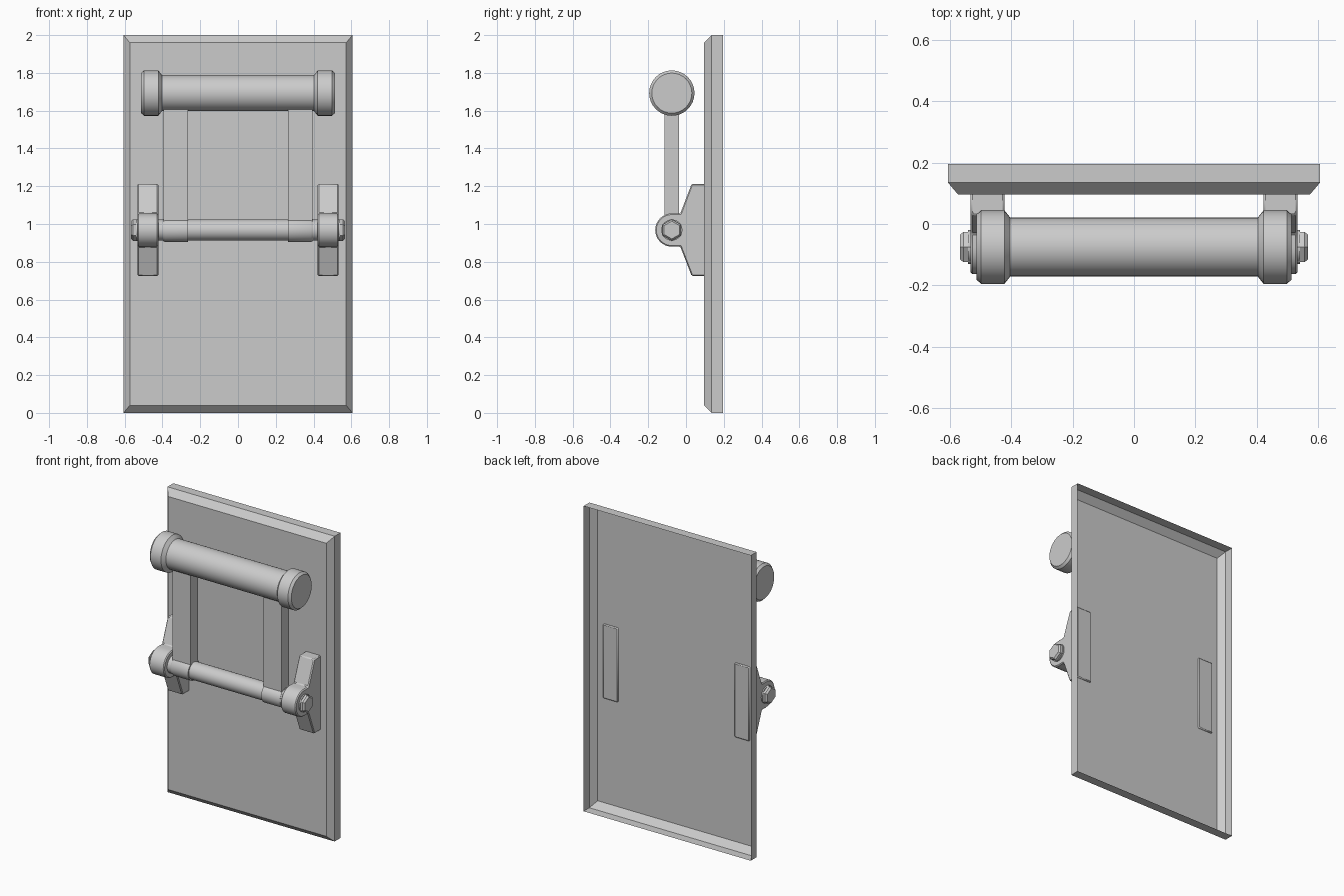
import bpy, bmesh
from math import sin, cos, pi, radians

if "Cube" in bpy.data.objects:
    bpy.data.objects.remove(bpy.data.objects["Cube"])

AXLE_Y, AXLE_Z, ROLLER_Z = -0.075, 0.968, 1.693


def make(name, verts, faces, mirror=False, bevel=0.0, smooth=False):
    me = bpy.data.meshes.new(name)
    me.from_pydata(verts, [], faces)
    bm = bmesh.new()
    bm.from_mesh(me)
    bmesh.ops.recalc_face_normals(bm, faces=bm.faces)
    bm.to_mesh(me)
    bm.free()
    ob = bpy.data.objects.new(name, me)
    bpy.context.collection.objects.link(ob)
    if bevel:
        mod = ob.modifiers.new("Bevel", 'BEVEL')
        mod.width, mod.segments = bevel, 1
        mod.limit_method, mod.angle_limit = 'ANGLE', radians(40)
    if mirror:
        ob.modifiers.new("Mirror", 'MIRROR')
    if smooth:
        bpy.ops.object.select_all(action='DESELECT')
        ob.select_set(True)
        bpy.context.view_layer.objects.active = ob
        bpy.ops.object.shade_smooth_by_angle(angle=radians(30))
    return ob


def lathe(name, profile, z, sides=32, mirror=False, smooth=True):
    """Spin (x, radius) points about a line along x, with flat end caps."""
    verts = [(x, AXLE_Y + r * sin(2 * pi * k / sides), z + r * cos(2 * pi * k / sides))
             for x, r in profile for k in range(sides)]
    n = len(profile)
    faces = [(i * sides + k, i * sides + (k + 1) % sides,
              (i + 1) * sides + (k + 1) % sides, (i + 1) * sides + k)
             for i in range(n - 1) for k in range(sides)]
    faces += [tuple(range(sides)), tuple(range((n - 1) * sides, n * sides))]
    return make(name, verts, faces, mirror=mirror, smooth=smooth)


def extrude_x(name, yz, x0, x1, **kw):
    """Extrude a (y, z) outline from x0 to x1."""
    n = len(yz)
    verts = [(x, y, z) for x in (x0, x1) for y, z in yz]
    faces = [(i, (i + 1) % n, (i + 1) % n + n, i + n) for i in range(n)]
    faces += [tuple(range(n)), tuple(range(n, 2 * n))]
    return make(name, verts, faces, **kw)


# back panel: pressed tray, open at the rear
rings = [(0.573, 0.96, 0.096), (0.606, 1.0, 0.135), (0.606, 1.0, 0.195)]
pv = [(sx * w, y, 1 + sz * h) for w, h, y in rings
      for sx, sz in ((-1, -1), (1, -1), (1, 1), (-1, 1))]
pf = [(0, 1, 2, 3)] + [(r + k, r + (k + 1) % 4, r + 4 + (k + 1) % 4, r + 4 + k)
                       for r in (0, 4) for k in range(4)]
make("back_panel", pv, pf)

# roller with flared end collars
half = [(0.403, 0.096), (0.422, 0.12), (0.498, 0.12), (0.513, 0.106)]
lathe("roller", [(-x, r) for x, r in reversed(half)] + half, ROLLER_Z)

# axle and the sleeves on which the arms pivot
lathe("axle", [(-0.54, 0.056), (0.54, 0.056)], AXLE_Z)
lathe("arm_sleeve", [(0.265, 0.064), (0.385, 0.064), (0.397, 0.058)], AXLE_Z, mirror=True)

# flat arms joining axle to roller
extrude_x("arm", [(-0.113, AXLE_Z), (-0.037, AXLE_Z), (-0.037, 1.64), (-0.113, 1.64)],
          0.265, 0.394, mirror=True)

# wall brackets: trapezoid foot with a rounded nose
R = 0.088
nose = [(AXLE_Y - R * sin(pi * k / 16), AXLE_Z + R * cos(pi * k / 16)) for k in range(17)]
outline = [(0.104, 1.213), (0.03, 1.213), (-0.03, AXLE_Z + R)] + nose + \
          [(-0.03, AXLE_Z - R), (0.03, 0.725), (0.104, 0.725)]
extrude_x("bracket", outline, 0.422, 0.532, mirror=True, bevel=0.006, smooth=True)

# hexagonal bolt heads
lathe("bolt_head", [(0.53, 0.057), (0.555, 0.057), (0.566, 0.047)], AXLE_Z,
      sides=6, mirror=True, smooth=False)
